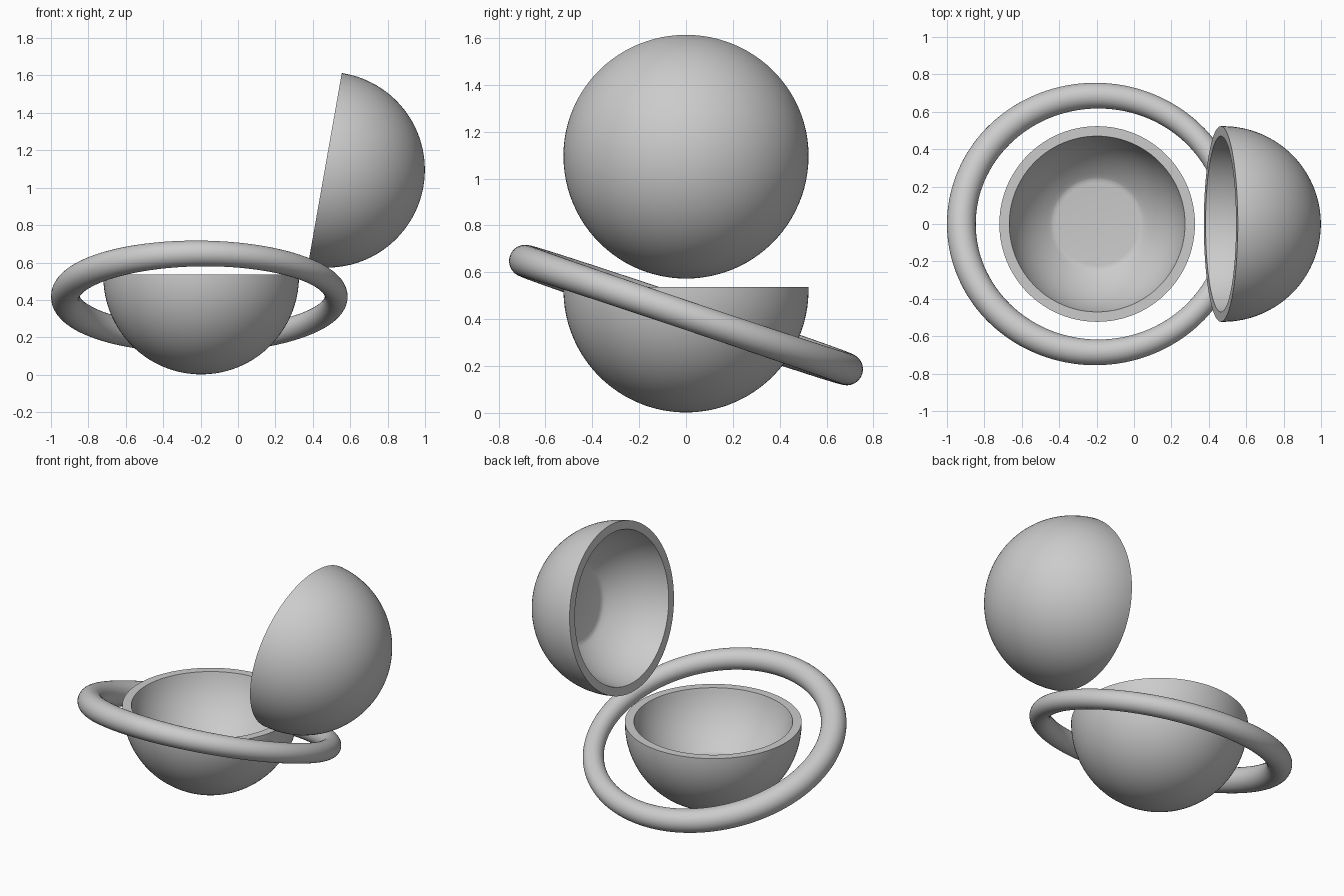
import bpy, bmesh, math
from mathutils import Matrix

cube = bpy.data.objects.get("Cube")
if cube:
    bpy.data.objects.remove(cube, do_unlink=True)

grey = bpy.data.materials.new("plain grey")
grey.use_nodes = True
grey.diffuse_color = (0.6, 0.6, 0.6, 1)
grey.node_tree.nodes["Principled BSDF"].inputs["Base Color"].default_value = (0.6, 0.6, 0.6, 1)


def finish(name, bm, matrix):
    bmesh.ops.remove_doubles(bm, verts=bm.verts, dist=1e-5)
    bmesh.ops.recalc_face_normals(bm, faces=bm.faces)
    mesh = bpy.data.meshes.new(name)
    bm.to_mesh(mesh)
    bm.free()
    mesh.materials.append(grey)
    obj = bpy.data.objects.new(name, mesh)
    bpy.context.collection.objects.link(obj)
    obj.matrix_world = matrix
    bpy.ops.object.select_all(action='DESELECT')
    obj.select_set(True)
    bpy.context.view_layer.objects.active = obj
    bpy.ops.object.shade_smooth_by_angle(angle=math.radians(30))


def half_shell(name, matrix):
    """Thick hollow hemisphere with a flat inner floor, opening towards +z."""
    outer, rim, lip, floor_r, floor_z = 0.523, 0.012, 0.47, 0.25, -0.30
    profile = [(outer * math.sin(a), -outer * math.cos(a))
               for a in (math.pi / 2 * i / 32 for i in range(33))]
    profile += [(outer, rim), (lip, rim)]
    # gently curved inner wall from the lip to the floor
    ctrl = (0.425, -0.18)
    for i in range(1, 17):
        t = i / 16
        profile.append(tuple((1 - t) ** 2 * p + 2 * t * (1 - t) * c + t * t * q
                             for p, c, q in zip((lip, rim), ctrl, (floor_r, floor_z))))
    # softened floor edge
    profile += [(floor_r - 0.012, floor_z - 0.006), (floor_r - 0.03, floor_z - 0.008),
                (0, floor_z - 0.008)]
    bm = bmesh.new()
    verts = [bm.verts.new((r, 0, z)) for r, z in profile]
    edges = [bm.edges.new(pair) for pair in zip(verts, verts[1:])]
    bmesh.ops.spin(bm, geom=verts + edges, cent=(0, 0, 0), axis=(0, 0, 1),
                   angle=math.tau, steps=96, use_merge=False)
    finish(name, bm, matrix)


# Lower bowl and raised lid
half_shell("lower_bowl", Matrix.Translation((-0.197, 0, 0.525)))
half_shell("open_lid", Matrix.Translation((0.476, 0, 1.096))
           @ Matrix.Rotation(math.radians(-80), 4, 'Y'))

# Tilted ring, slightly thicker on its right side
bm = bmesh.new()
N, M = 128, 32
loops = []
for i in range(N):
    a = math.tau * i / N
    tube = 0.069 - 0.008 * math.cos(a)
    loop = []
    for j in range(M):
        b = math.tau * j / M
        r = 0.793 - tube + tube * math.cos(b)
        loop.append(bm.verts.new((r * math.cos(a), r * math.sin(a), tube * math.sin(b))))
    loops.append(loop)
for i in range(N):
    p, q = loops[i], loops[(i + 1) % N]
    for j in range(M):
        k = (j + 1) % M
        bm.faces.new((p[j], q[j], q[k], p[k]))
finish("tilted_ring", bm, Matrix.Translation((-0.207, 0, 0.4175))
       @ Matrix.Rotation(math.radians(-18.6), 4, 'X'))
